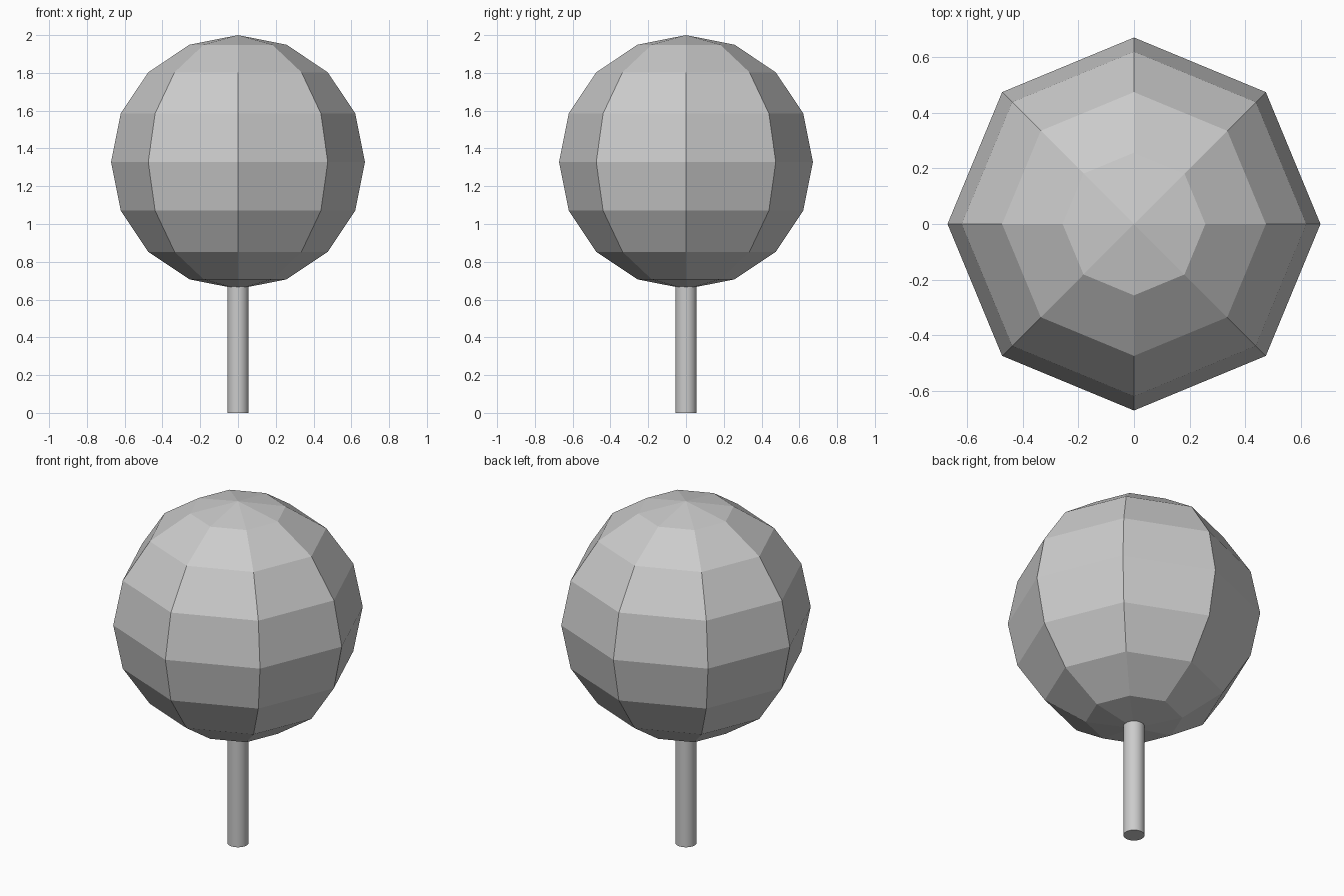
import bpy
import math

if "Cube" in bpy.data.objects:
    bpy.data.objects.remove(bpy.data.objects["Cube"], do_unlink=True)

# One plain light grey for everything
GREY = (0.6, 0.6, 0.6, 1)
grey = bpy.data.materials.new("light grey")
grey.use_nodes = True
grey.diffuse_color = GREY
grey.node_tree.nodes["Principled BSDF"].inputs["Base Color"].default_value = GREY

RADIUS = 0.672
CENTRE = 2 - RADIUS


def finish(name):
    obj = bpy.context.object
    obj.name = obj.data.name = name
    obj.data.materials.append(grey)
    return obj


# Faceted ball on top
bpy.ops.mesh.primitive_uv_sphere_add(segments=8, ring_count=8, radius=RADIUS,
                                     location=(0, 0, CENTRE))
finish("ball")
bpy.ops.object.shade_flat()

# Slim round stick, its top buried in the ball
STICK_TOP = 0.8
bpy.ops.mesh.primitive_cylinder_add(vertices=32, radius=0.056, depth=STICK_TOP,
                                    location=(0, 0, STICK_TOP / 2))
finish("stick")
bpy.ops.object.shade_smooth_by_angle(angle=math.radians(30))
